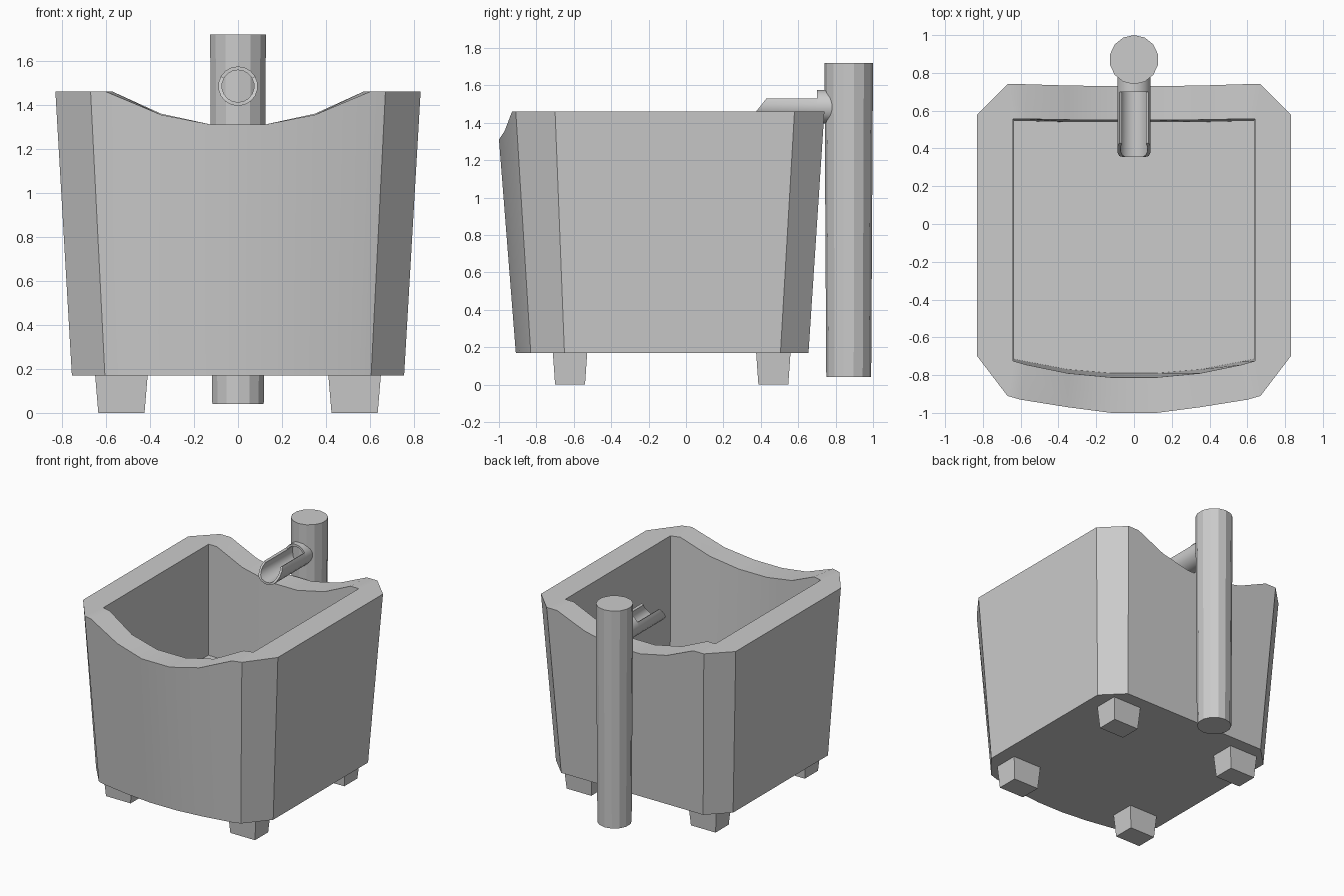
import bpy, bmesh, math

if "Cube" in bpy.data.objects:
    bpy.data.objects.remove(bpy.data.objects["Cube"])


def finish(name, bm, smooth=True):
    bmesh.ops.remove_doubles(bm, verts=bm.verts, dist=0.0005)
    bmesh.ops.recalc_face_normals(bm, faces=bm.faces)
    me = bpy.data.meshes.new(name)
    bm.to_mesh(me)
    bm.free()
    ob = bpy.data.objects.new(name, me)
    bpy.context.collection.objects.link(ob)
    if smooth:
        bpy.ops.object.select_all(action='DESELECT')
        ob.select_set(True)
        bpy.context.view_layer.objects.active = ob
        bpy.ops.object.shade_smooth_by_angle(angle=math.radians(25))
    return ob


def skin(bm, rings, closed=True):
    """Quads between successive rings of vertices."""
    for a, b in zip(rings, rings[1:]):
        n = len(a)
        for i in range(n if closed else n - 1):
            j = (i + 1) % n
            bm.faces.new((a[i], a[j], b[j], b[i]))


# Tub: right-half outlines, back centre to front centre, mirrored in x
rim_z = [1.31, 1.36, 1.46, 1.46, 1.46, 1.46, 1.46, 1.46, 1.355, 1.31]
outer_top = [(.12, .73), (.35, .733), (.58, .74), (.67, .74), (.83, .58),
             (.83, -.70), (.67, -.91), (.60, -.93), (.35, -.97), (.12, -1.0)]
outer_low = [(.11, .655), (.32, .655), (.53, .655), (.605, .655), (.755, .505),
             (.755, -.65), (.605, -.83), (.54, -.85), (.32, -.888), (.11, -.91)]
inner_top = [(.12, .55), (.35, .552), (.57, .556), (.64, .556), (.64, .556),
             (.64, -.725), (.64, -.725), (.57, -.745), (.35, -.79), (.12, -.812)]
inner_low = [(.12, .54), (.35, .54), (.56, .545), (.635, .545), (.635, .545),
             (.635, -.715), (.635, -.715), (.56, -.73), (.35, -.77), (.12, -.79)]


def outline(bm, half, zs):
    pts = [(x, y, z) for (x, y), z in zip(half, zs)]
    pts += [(-x, y, z) for x, y, z in reversed(pts)]
    return [bm.verts.new(p) for p in pts]


bm = bmesh.new()
rings = [outline(bm, outer_low, [.17] * 10), outline(bm, outer_top, rim_z),
         outline(bm, inner_top, rim_z), outline(bm, inner_low, [.61] * 10)]
skin(bm, rings)
bm.faces.new(rings[0])
bm.faces.new(rings[-1])
finish("tub", bm)

# Four tapered feet
for sx, side in ((-1, "left"), (1, "right")):
    for cy, end in ((-.62, "front"), (.467, "back")):
        bm = bmesh.new()
        bmesh.ops.create_cube(bm, size=1)
        for v in bm.verts:
            up = v.co.z > 0
            v.co = (sx * .53 + v.co.x * (.24 if up else .21),
                    cy + v.co.y * (.185 if up else .16), .18 if up else 0)
        finish(f"{end}_{side}_foot", bm, False)

# Standing pole behind the tub
bm = bmesh.new()
bmesh.ops.create_cone(bm, cap_ends=True, segments=14, radius1=.12, radius2=.13, depth=1.68)
for v in bm.verts:
    v.co.y += .87
    v.co.z += .88
finish("pole", bm)


# Spout: hollow pipe along y, with the top cut away and a slanted tip
def pipe(name, a0, a1, seg, tip, y_end):
    full = a1 - a0 > 359
    bm = bmesh.new()
    rings = []
    for r, back in ((.09, False), (.09, True), (.073, True), (.073, False)):
        ring = []
        for i in range(seg if full else seg + 1):
            a = math.radians(a0 + (a1 - a0) * i / seg)
            z = 1.485 + r * math.sin(a)
            ring.append(bm.verts.new((r * math.cos(a), y_end if back else tip(z), z)))
        rings.append(ring)
    skin(bm, rings + rings[:1], full)
    if not full:
        for i in (0, -1):
            bm.faces.new([r[i] for r in rings])
    finish(name, bm)


pipe("spout_trough", 150, 390, 12, lambda z: max(.355, .375 + .79 * (z - 1.46)), .70)
pipe("spout_collar", 30, 390, 18, lambda z: .70, .82)
